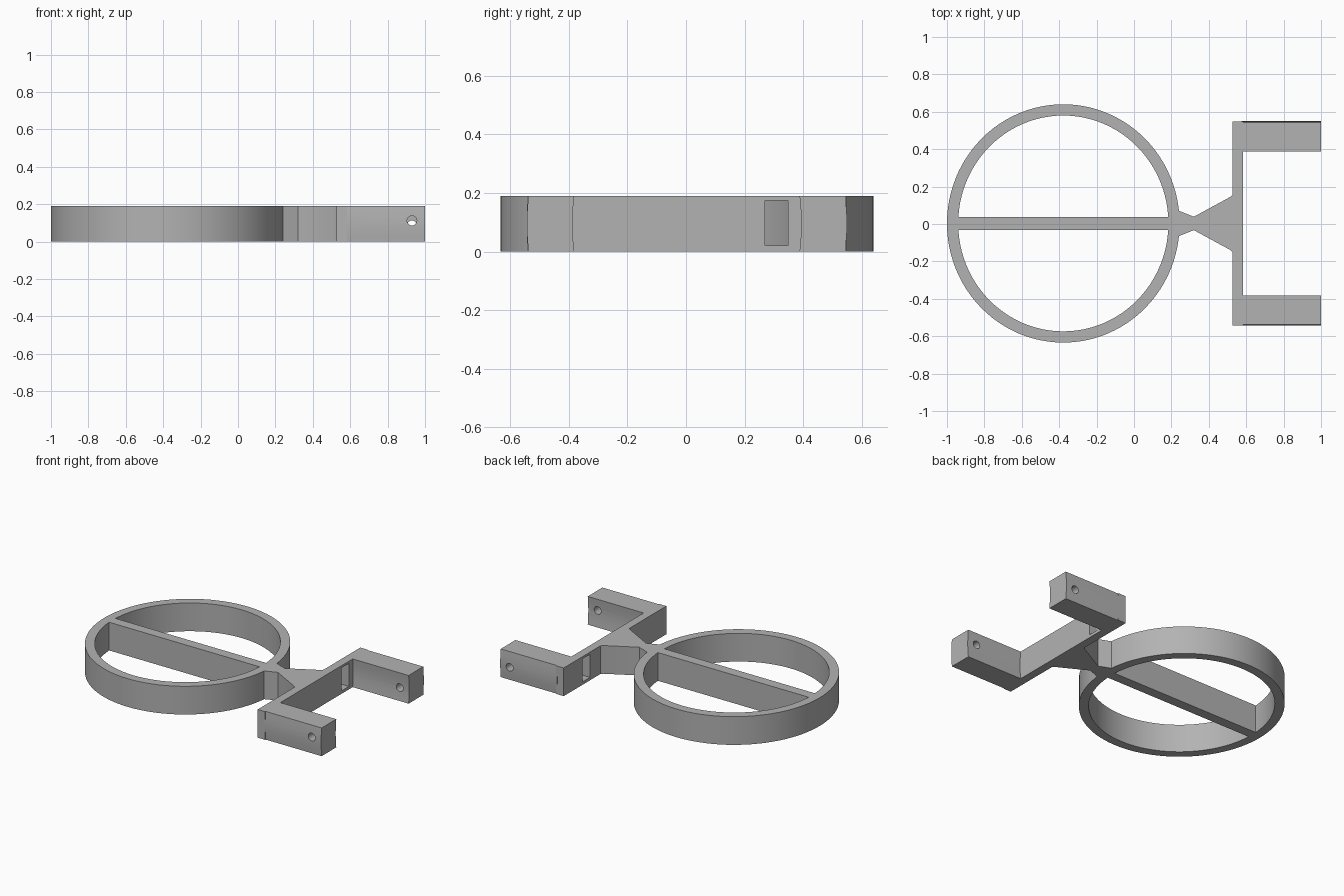
import bpy, bmesh, math
from mathutils import Matrix

HEIGHT = 0.19
RING_X, RING_Y = -0.378, 0.003

cube = bpy.data.objects.get("Cube")
if cube:
    bpy.data.objects.remove(cube, do_unlink=True)

grey = bpy.data.materials.new("plain_grey")
grey.use_nodes = True
grey.diffuse_color = (0.45, 0.45, 0.45, 1)
grey.node_tree.nodes["Principled BSDF"].inputs["Base Color"].default_value = grey.diffuse_color


def prism(name, outline, depth, matrix=None):
    """Extrude a flat outline upward, then optionally transform it."""
    bm = bmesh.new()
    face = bm.faces.new([bm.verts.new((a, b, 0)) for a, b in outline])
    top = bmesh.ops.extrude_face_region(bm, geom=[face])["geom"]
    verts = [v for v in top if isinstance(v, bmesh.types.BMVert)]
    bmesh.ops.translate(bm, verts=verts, vec=(0, 0, depth))
    if matrix:
        bm.transform(matrix)
    bmesh.ops.recalc_face_normals(bm, faces=bm.faces)
    mesh = bpy.data.meshes.new(name)
    bm.to_mesh(mesh)
    bm.free()
    mesh.materials.append(grey)
    obj = bpy.data.objects.new(name, mesh)
    bpy.context.collection.objects.link(obj)
    return obj


def rect(x0, x1, y0, y1):
    return [(x0, y0), (x1, y0), (x1, y1), (x0, y1)]


def ellipse(cx, cy, rx, ry, sides):
    angles = [2 * math.pi * i / sides for i in range(sides)]
    return [(cx + rx * math.cos(a), cy + ry * math.sin(a)) for a in angles]


def combine(target, tool, operation):
    """Apply a boolean and remove the tool."""
    mod = target.modifiers.new(operation, "BOOLEAN")
    mod.operation, mod.object, mod.solver = operation, tool, "EXACT"
    bpy.context.view_layer.objects.active = target
    bpy.ops.object.modifier_apply(modifier=mod.name)
    bpy.data.objects.remove(tool, do_unlink=True)


def smooth(obj):
    bpy.ops.object.select_all(action="DESELECT")
    obj.select_set(True)
    bpy.context.view_layer.objects.active = obj
    bpy.ops.object.shade_smooth_by_angle(angle=math.radians(25))


# Slightly oval ring with a bar across it
frame = prism("ring_frame", ellipse(RING_X, RING_Y, 0.622, 0.637, 96), HEIGHT)
bore = prism("ring_bore", ellipse(RING_X, RING_Y, 0.562, 0.577, 96), HEIGHT + 0.2,
             Matrix.Translation((0, 0, -0.1)))
combine(frame, bore, "DIFFERENCE")
combine(frame, prism("cross_bar", rect(-0.97, 0.215, -0.031, 0.037), HEIGHT), "UNION")

# Waisted neck running into the upright plate of the fork
half = [(0.215, 0.072), (0.24, 0.068), (0.32, 0.036), (0.515, 0.142),
        (0.527, 0.155), (0.527, 0.546), (0.583, 0.546)]
neck = [(x, y + RING_Y) for x, y in half] + [(x, RING_Y - y) for x, y in reversed(half)]
combine(frame, prism("neck_and_plate", neck, HEIGHT), "UNION")

# Rectangular window through one side of the plate
window = prism("window", rect(0.4, 0.7, 0.27, 0.348), 0.155,
               Matrix.Translation((0, 0, 0.02)))
combine(frame, window, "DIFFERENCE")
smooth(frame)

# Two fork arms with gently bowed sides and a cross hole near the tip
Y_UP = Matrix.Rotation(math.radians(-90), 4, "X")
X_OUT = Matrix(((0, 0, 1, 0), (1, 0, 0, 0), (0, 1, 0, 0), (0, 0, 0, 1)))
for name, side, hole_z in (("front_arm", -1, 0.112), ("back_arm", 1, 0.087)):
    def bowed(y):
        return [(RING_Y + side * (y + 0.006 * math.sin(math.pi * i / 6)), HEIGHT * i / 6)
                for i in range(7)]
    section = bowed(0.541) + bowed(0.385)[::-1]
    arm = prism(name, section, 0.425, Matrix.Translation((0.575, 0, 0)) @ X_OUT)
    hole = prism("hole", ellipse(0, 0, 0.026, 0.026, 24), 0.4,
                 Matrix.Translation((0.93, side * 0.47 - 0.2, hole_z)) @ Y_UP)
    combine(arm, hole, "DIFFERENCE")
    smooth(arm)
